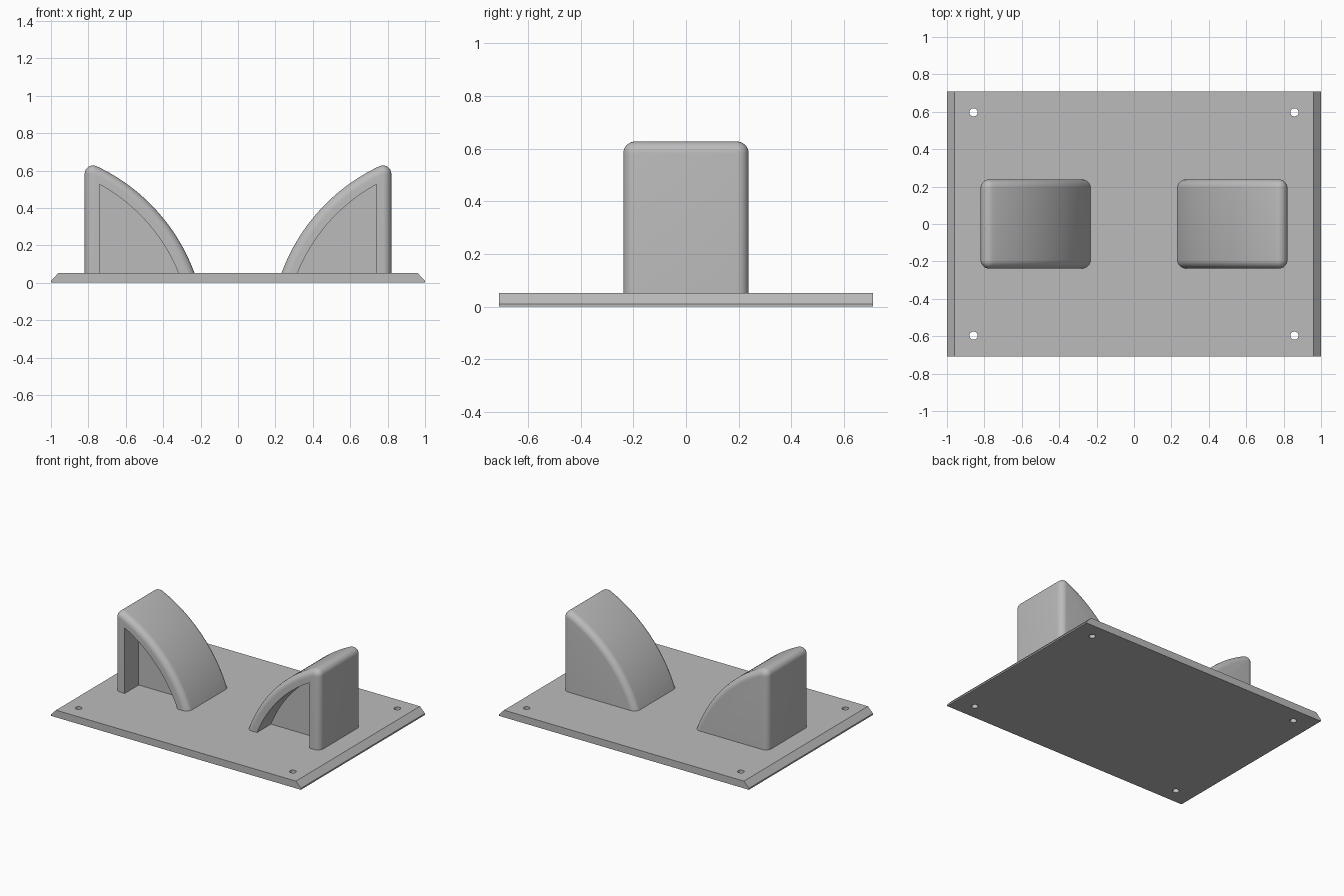
import bpy, bmesh
from math import pi, sin, cos, asin, acos, atan2, sqrt, hypot

if "Cube" in bpy.data.objects:
    bpy.data.objects.remove(bpy.data.objects["Cube"], do_unlink=True)

# Single grey material
grey = bpy.data.materials.new("plain grey")
grey.use_nodes = True
colour = (0.5, 0.5, 0.5, 1)
grey.diffuse_color = colour
grey.node_tree.nodes["Principled BSDF"].inputs["Base Color"].default_value = colour

PLATE_TOP = 0.052
HALF_DEPTH = 0.238       # supports, along y
FILLET = 0.045
WALL = 0.08
POCKET_DEPTH = 0.16
OUTER_X = 0.82
ARC_X, ARC_Z, ARC_R = 1.19, -0.30, 1.02   # centre and radius of the sloping arc
FOOT = PLATE_TOP - 0.01  # supports sink slightly into the plate


def add_object(name, bm):
    bmesh.ops.recalc_face_normals(bm, faces=bm.faces)
    mesh = bpy.data.meshes.new(name)
    bm.to_mesh(mesh)
    bm.free()
    mesh.materials.append(grey)
    obj = bpy.data.objects.new(name, mesh)
    bpy.context.collection.objects.link(obj)
    return obj


def select_only(obj):
    bpy.ops.object.select_all(action='DESELECT')
    obj.select_set(True)
    bpy.context.view_layer.objects.active = obj


def outline(inset, corner_steps=8, arc_steps=32):
    """Support outline moved inward: wall, rounded peak, then arc down to the foot."""
    wall_x = -OUTER_X + inset
    radius = ARC_R - inset
    if inset <= FILLET:
        cx = -OUTER_X + FILLET
        rise = sqrt((ARC_R - FILLET) ** 2 - (cx + ARC_X) ** 2)
        cz, r = ARC_Z + rise, FILLET - inset
        start = atan2(rise, cx + ARC_X)
    else:
        start, r = acos((wall_x + ARC_X) / radius), 0
        cx, cz = wall_x, ARC_Z + radius * sin(start)
    points = [(wall_x, FOOT)]
    for i in range(corner_steps):
        a = pi + (start - pi) * i / corner_steps
        points.append((cx + r * cos(a), cz + r * sin(a)))
    end = asin((FOOT - ARC_Z) / radius)
    for i in range(arc_steps + 1):
        a = start + (end - start) * i / arc_steps
        points.append((-ARC_X + radius * cos(a), ARC_Z + radius * sin(a)))
    return points


def build_support(name, mirror):
    # Sections from the closed back, over both fillets, into the front pocket
    quarter = [i * pi / 16 for i in range(9)]
    fillet = [(FILLET * (1 - cos(a)), HALF_DEPTH - FILLET * (1 - sin(a))) for a in quarter]
    sections = fillet[::-1] + [(d, -y) for d, y in fillet]
    sections += [(WALL, -HALF_DEPTH), (WALL, -HALF_DEPTH + POCKET_DEPTH)]
    bm = bmesh.new()
    rings = [[bm.verts.new((x * mirror, y, z)) for x, z in outline(d)] for d, y in sections]
    for a, b in zip(rings, rings[1:]):
        for i in range(len(a) - 1):
            bm.faces.new((a[i], a[i + 1], b[i + 1], b[i]))
    bm.faces.new(rings[0])
    bm.faces.new(rings[-1])
    bmesh.ops.remove_doubles(bm, verts=bm.verts, dist=0.0001)
    obj = add_object(name, bm)
    select_only(obj)
    bpy.ops.object.shade_smooth_by_angle(angle=pi / 6)


# Base plate with chamfered ends
bm = bmesh.new()
half = [(1, 0), (1, 0.011), (0.96, PLATE_TOP)]
profile = half + [(-x, z) for x, z in reversed(half)]
face = bm.faces.new([bm.verts.new((x, -0.709, z)) for x, z in profile])
extruded = bmesh.ops.extrude_face_region(bm, geom=[face])["geom"]
bmesh.ops.translate(bm, vec=(0, 1.418, 0),
                    verts=[v for v in extruded if isinstance(v, bmesh.types.BMVert)])
plate = add_object("base_plate", bm)

# Four screw holes
bm = bmesh.new()
for sx in (-1, 1):
    for sy in (-1, 1):
        made = bmesh.ops.create_cone(bm, cap_ends=True, segments=24, radius1=0.022,
                                     radius2=0.022, depth=0.3)
        bmesh.ops.translate(bm, vec=(sx * 0.858, sy * 0.597, 0), verts=made["verts"])
cutter = add_object("hole_cutter", bm)
cutter.hide_render = True
holes = plate.modifiers.new("screw holes", 'BOOLEAN')
holes.operation = 'DIFFERENCE'
holes.solver = 'EXACT'
holes.object = cutter
select_only(plate)
bpy.ops.object.modifier_apply(modifier=holes.name)
bpy.data.objects.remove(cutter, do_unlink=True)
bpy.ops.object.shade_smooth_by_angle(angle=pi / 6)

# Two curved supports, mirrored
build_support("right_support", 1)
build_support("left_support", -1)
